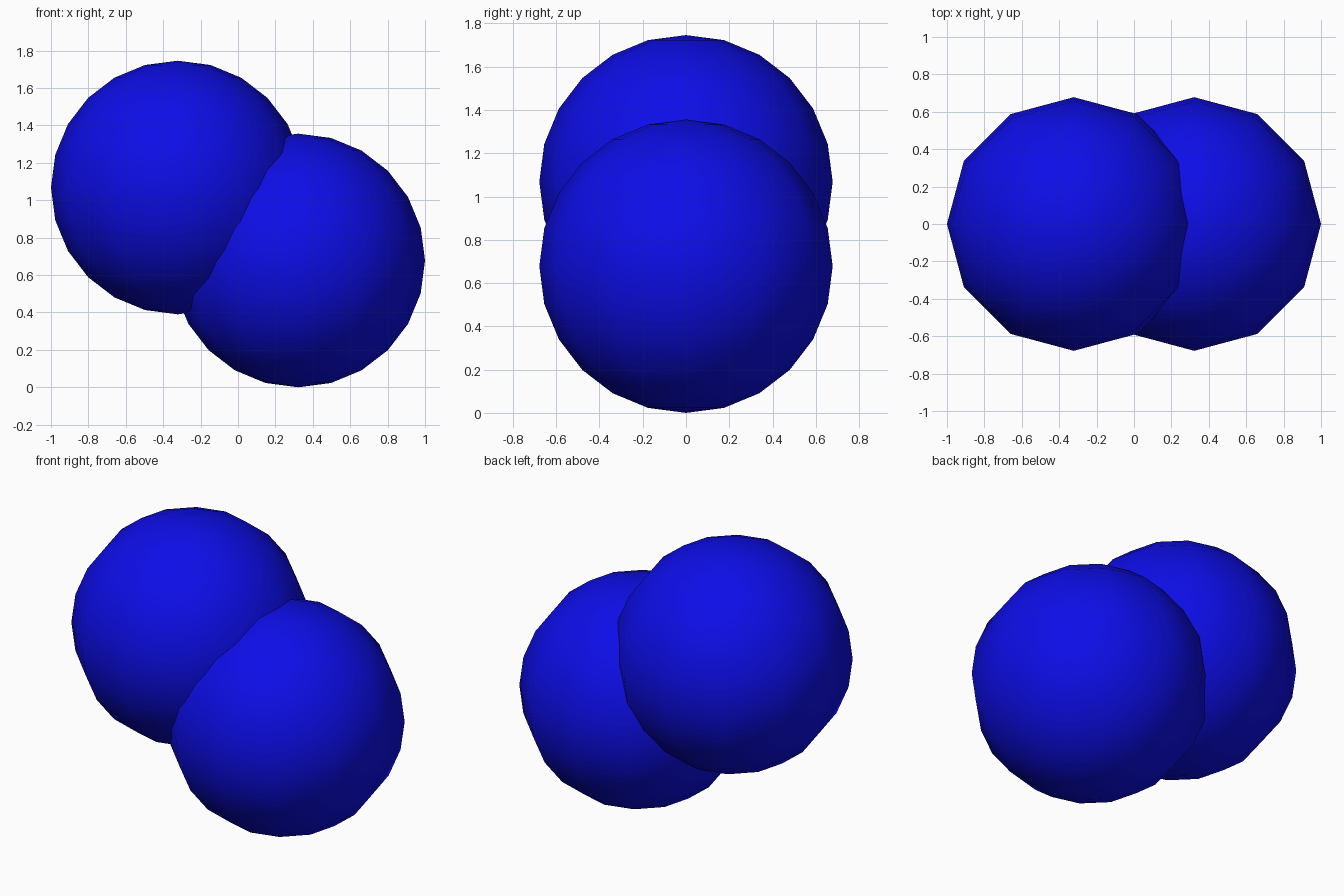
import bpy

if "Cube" in bpy.data.objects:
    bpy.data.objects.remove(bpy.data.objects["Cube"])

RADIUS = 0.678

blue = bpy.data.materials.new("blue")
blue.diffuse_color = (0.004, 0.004, 0.8, 1)
blue.use_nodes = True
blue.node_tree.nodes["Principled BSDF"].inputs["Base Color"].default_value = blue.diffuse_color


def ball(name, x, z):
    bpy.ops.mesh.primitive_uv_sphere_add(segments=12, ring_count=12,
                                         radius=RADIUS, location=(x, 0, z))
    obj = bpy.context.object
    obj.name = name
    obj.data.materials.append(blue)
    bpy.ops.object.shade_smooth()
    return obj


# Two equal overlapping balls, the left one higher
ball("upper_ball", -0.322, 1.068)
ball("lower_ball", 0.322, RADIUS)
